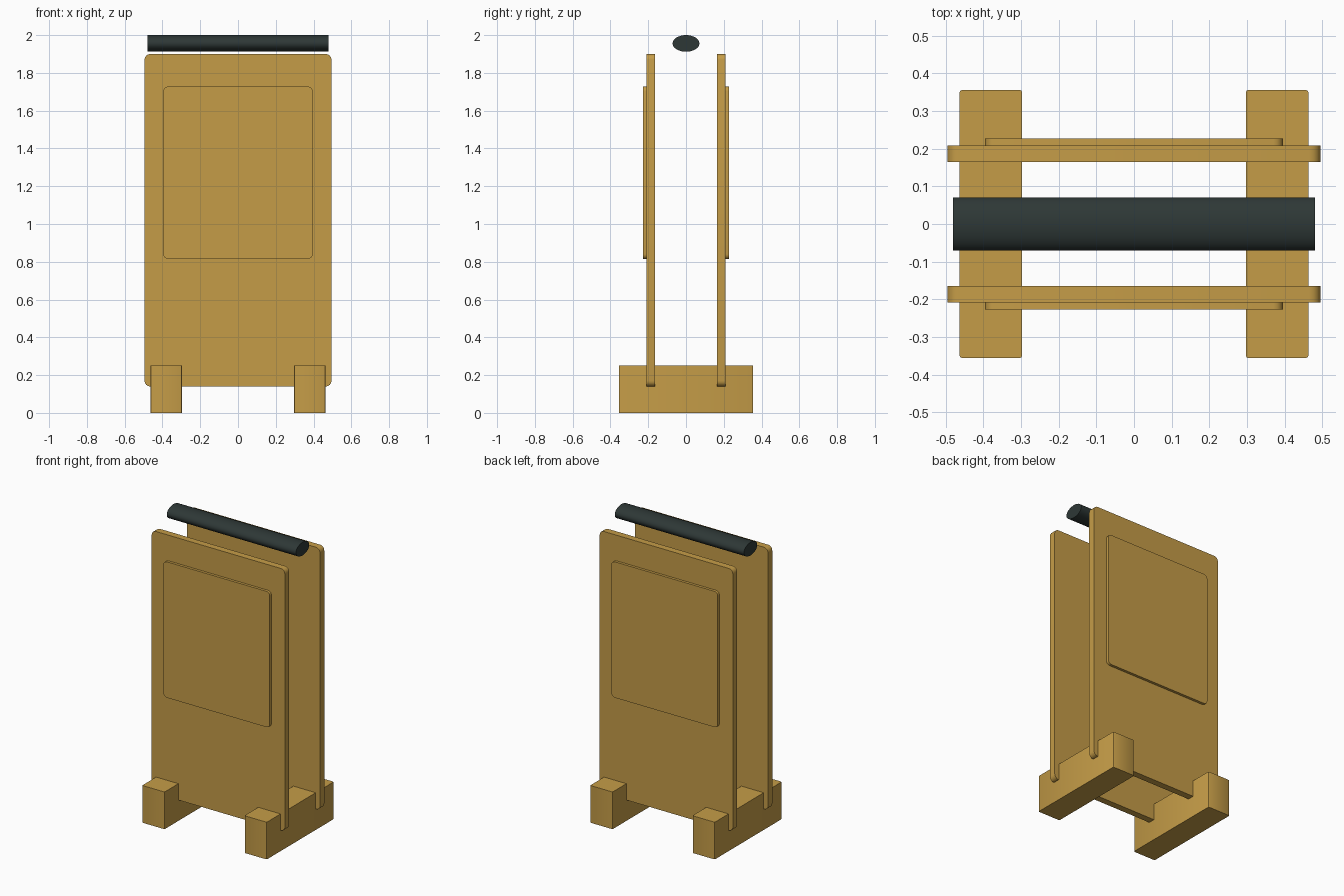
import bpy, bmesh, math
from mathutils import Matrix, Vector

cube = bpy.data.objects.get("Cube")
if cube:
    bpy.data.objects.remove(cube, do_unlink=True)


def material(name, color):
    m = bpy.data.materials.new(name)
    m.use_nodes = True
    m.diffuse_color = color
    m.node_tree.nodes["Principled BSDF"].inputs["Base Color"].default_value = color
    return m


wood = material("golden wood", (0.56, 0.335, 0.064, 1))
dark = material("dark slate", (0.027, 0.039, 0.037, 1))


def finish(name, bm, mat):
    mesh = bpy.data.meshes.new(name)
    bm.to_mesh(mesh)
    bm.free()
    mesh.materials.append(mat)
    obj = bpy.data.objects.new(name, mesh)
    bpy.context.collection.objects.link(obj)
    bpy.ops.object.select_all(action='DESELECT')
    obj.select_set(True)
    bpy.context.view_layer.objects.active = obj
    bpy.ops.object.shade_smooth_by_angle(angle=math.radians(35))
    return obj


def box(name, low, high, radius, axis, segments=4):
    """Box whose edges along one axis are rounded."""
    low, high = Vector(low), Vector(high)
    bm = bmesh.new()
    bmesh.ops.create_cube(bm, size=1, matrix=Matrix.Translation((low + high) / 2)
                          @ Matrix.Diagonal((high - low).to_4d()))
    edges = [e for e in bm.edges
             if abs((e.verts[0].co - e.verts[1].co).normalized()[axis]) > 0.9]
    bmesh.ops.bevel(bm, geom=edges, offset=radius, segments=segments,
                    profile=0.5, affect='EDGES')
    return finish(name, bm, wood)


# Two upright boards, each with a raised outer panel
for side, s in (("front", -1), ("back", 1)):
    y0, y1 = sorted((s * 0.164, s * 0.209))
    box(side + "_board", (-0.495, y0, 0.14), (0.495, y1, 1.9), 0.03, 1)
    y0, y1 = sorted((s * 0.2, s * 0.227))
    box(side + "_raised_panel", (-0.395, y0, 0.815), (0.395, y1, 1.728), 0.025, 1)

# Feet running front to back under the boards
for side, s in (("left", 1), ("right", -1)):
    x0, x1 = sorted((s * 0.297, s * 0.463))
    box(side + "_foot", (x0, -0.356, 0), (x1, 0.356, 0.25), 0.007, 2, 2)

# Flattened round bar above the boards
bm = bmesh.new()
shape = (Matrix.Translation((0, 0, 1.956)) @ Matrix.Diagonal((1, 0.071, 0.044, 1))
         @ Matrix.Rotation(math.pi / 2, 4, 'Y'))
bmesh.ops.create_cone(bm, cap_ends=True, segments=32, radius1=1, radius2=1,
                      depth=0.96, matrix=shape)
finish("top_bar", bm, dark)
